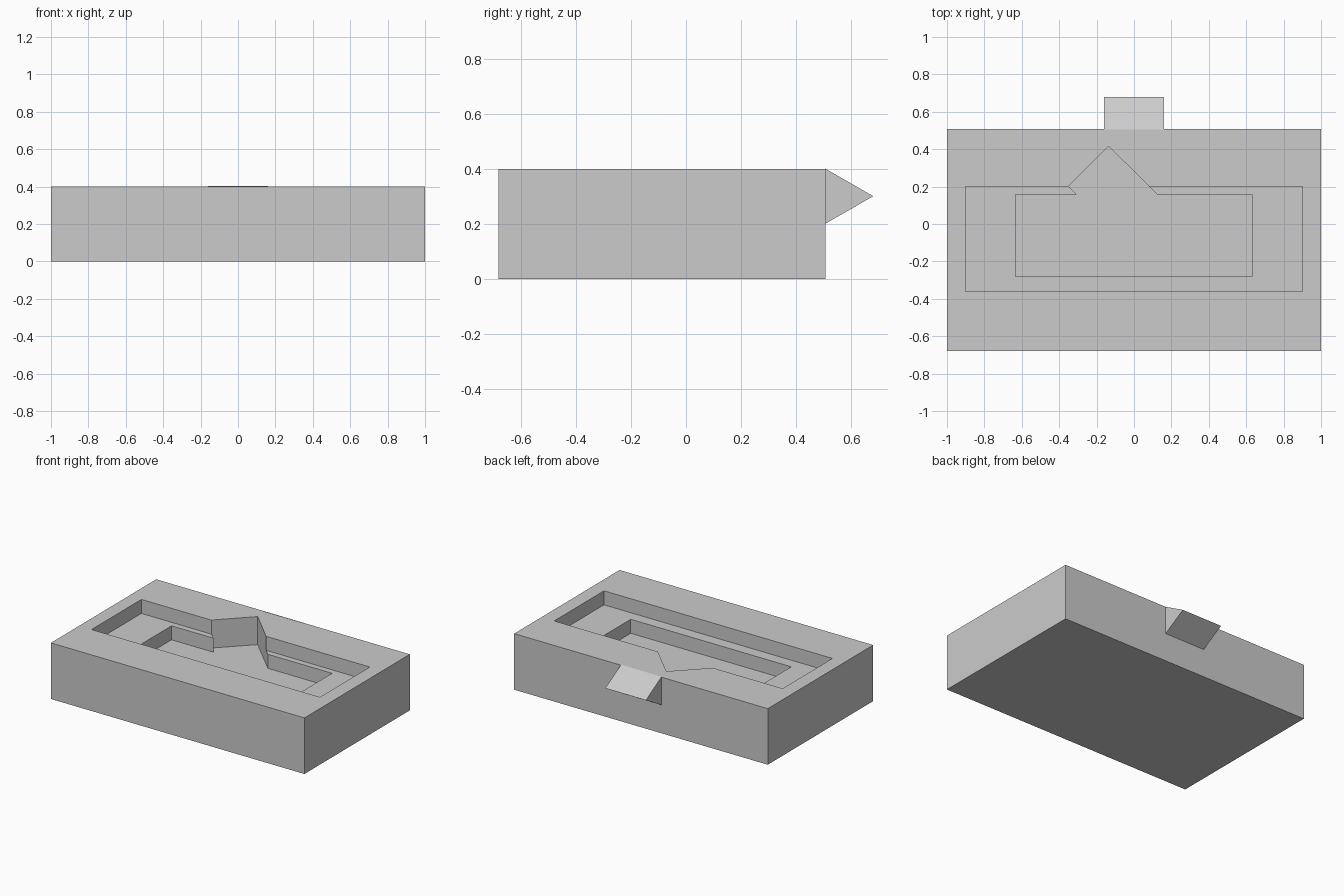
import bpy, bmesh
from mathutils import Vector

if "Cube" in bpy.data.objects:
    bpy.data.objects.remove(bpy.data.objects["Cube"])

grey = bpy.data.materials.new("stone grey")
grey.diffuse_color = (0.6, 0.6, 0.6, 1)
grey.use_nodes = True
grey.node_tree.nodes["Principled BSDF"].inputs["Base Color"].default_value = grey.diffuse_color


def prism(name, points, offset):
    """Extrude a closed 3D outline along an offset vector."""
    bm = bmesh.new()
    face = bm.faces.new([bm.verts.new(p) for p in points])
    ext = bmesh.ops.extrude_face_region(bm, geom=[face], use_keep_orig=True)
    verts = [g for g in ext["geom"] if isinstance(g, bmesh.types.BMVert)]
    bmesh.ops.translate(bm, verts=verts, vec=Vector(offset))
    bmesh.ops.recalc_face_normals(bm, faces=bm.faces[:])
    mesh = bpy.data.meshes.new(name)
    bm.to_mesh(mesh)
    bm.free()
    mesh.materials.append(grey)
    obj = bpy.data.objects.new(name, mesh)
    bpy.context.collection.objects.link(obj)
    return obj


def upright(name, outline, z0, z1):
    return prism(name, [(x, y, z0) for x, y in outline], (0, 0, z1 - z0))


def rect(x0, x1, y0, y1):
    return [(x0, y0), (x1, y0), (x1, y1), (x0, y1)]


# Main slab
slab = upright("slab", rect(-1, 1, -0.68, 0.507), 0, 0.4)

# Shallow outer pocket, then deep inner pocket with its slanted notch
shallow = upright("shallow_pocket_cutter", rect(-0.902, 0.9, -0.362, 0.2), 0.3, 0.5)
deep = upright("deep_pocket_cutter", [
    (-0.634, -0.28), (0.632, -0.28), (0.632, 0.157), (0.125, 0.157),
    (-0.136, 0.416), (-0.35, 0.202), (-0.305, 0.157), (-0.634, 0.157)], 0.2, 0.5)
for cutter in (shallow, deep):
    mod = slab.modifiers.new(cutter.name, 'BOOLEAN')
    mod.operation = 'DIFFERENCE'
    mod.solver = 'EXACT'
    mod.object = cutter
    cutter.hide_render = True
    cutter.display_type = 'WIRE'

# Triangular lug on the back
prism("back_lug", [(-0.16, 0.504, 0.2), (-0.16, 0.504, 0.402), (-0.16, 0.68, 0.301)], (0.32, 0, 0))
